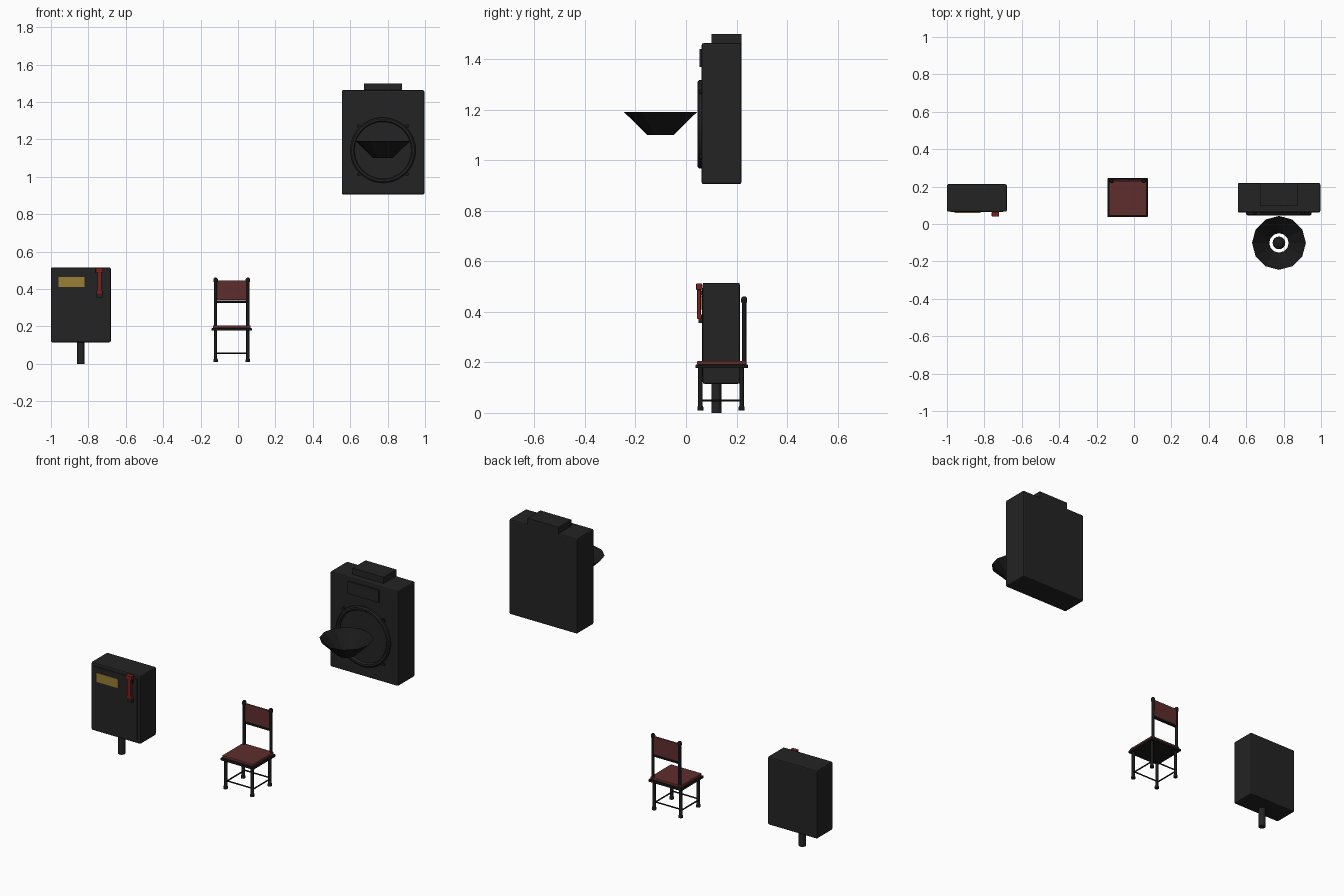
import bpy, bmesh, math
from mathutils import Vector

if "Cube" in bpy.data.objects:
    bpy.data.objects.remove(bpy.data.objects["Cube"])


def material(name, r, g, b):
    m = bpy.data.materials.new(name)
    m.diffuse_color = (r, g, b, 1)
    m.use_nodes = True
    m.node_tree.nodes["Principled BSDF"].inputs["Base Color"].default_value = m.diffuse_color
    return m


CASE = material("charcoal", 0.017, 0.017, 0.017)
BLACK = material("black", 0.010, 0.010, 0.010)
LEATHER = material("dark red leather", 0.115, 0.026, 0.026)
RED = material("red plastic", 0.19, 0.014, 0.014)
YELLOW = material("mustard label", 0.32, 0.21, 0.035)


def finish(name, bm, mat, smooth=False):
    me = bpy.data.meshes.new(name)
    bm.to_mesh(me)
    bm.free()
    me.materials.append(mat)
    ob = bpy.data.objects.new(name, me)
    bpy.context.collection.objects.link(ob)
    if smooth:
        bpy.context.view_layer.objects.active = ob
        ob.select_set(True)
        bpy.ops.object.shade_smooth_by_angle(angle=math.radians(40))
        ob.select_set(False)
    return ob


def box(name, x, y, z, mat, bevel=0):
    """Box from (min, max) pairs on each axis."""
    bm = bmesh.new()
    bmesh.ops.create_cube(bm, size=1)
    for v in bm.verts:
        v.co = [(a + b) / 2 + c * (b - a) for (a, b), c in zip((x, y, z), v.co)]
    if bevel:
        bmesh.ops.bevel(bm, geom=bm.edges[:], offset=bevel, segments=2,
                        profile=0.5, affect='EDGES')
    return finish(name, bm, mat)


def lathe(name, profile, origin, axis, mat, sides=16, smooth=True):
    """Spin (radius, height) points around an axis through origin."""
    bm = bmesh.new()
    rot = Vector((0, 0, 1)).rotation_difference(Vector(axis)).to_matrix()
    verts = [bm.verts.new((r, 0, h)) for r, h in profile]
    edges = [bm.edges.new(p) for p in zip(verts, verts[1:])]
    bmesh.ops.spin(bm, geom=verts + edges, cent=(0, 0, 0), axis=(0, 0, 1),
                   angle=math.tau, steps=sides, use_duplicate=False)
    bmesh.ops.remove_doubles(bm, verts=bm.verts[:], dist=1e-5)
    bmesh.ops.recalc_face_normals(bm, faces=bm.faces[:])
    for v in bm.verts:
        v.co = rot @ v.co + Vector(origin)
    return finish(name, bm, mat, smooth)


def rod(name, start, end, r, mat, sides=12):
    d = Vector(end) - Vector(start)
    return lathe(name, [(0, 0), (r, 0), (r, d.length), (0, d.length)],
                 start, d.normalized(), mat, sides)


# Wall box on a short post, with label and handset
box("phone_case", (-1.0, -0.68), (0.066, 0.213), (0.115, 0.515), CASE, 0.007)
box("phone_door", (-0.98, -0.70), (0.063, 0.07), (0.135, 0.495), CASE)
rod("phone_post", (-0.84, 0.12, 0), (-0.84, 0.12, 0.12), 0.02, CASE, 16)
box("phone_label", (-0.96, -0.82), (0.059, 0.064), (0.41, 0.463), YELLOW)
box("handset_grip", (-0.752, -0.729), (0.044, 0.059), (0.375, 0.49), RED, 0.003)
box("handset_earpiece", (-0.761, -0.721), (0.040, 0.064), (0.487, 0.512), RED, 0.003)
box("handset_mouthpiece", (-0.757, -0.723), (0.043, 0.063), (0.372, 0.39), RED, 0.003)
box("handset_cradle", (-0.757, -0.723), (0.050, 0.068), (0.355, 0.373), CASE)
box("handset_hook", (-0.757, -0.723), (0.055, 0.068), (0.465, 0.485), CASE)

# Chair legs, feet, back posts and stretchers
LEFT, RIGHT, FRONT, BACK = -0.12, 0.053, 0.057, 0.220
for side, x in (("left", LEFT), ("right", RIGHT)):
    for end, y in (("front", FRONT), ("back", BACK)):
        lathe(f"chair_leg_{end}_{side}",
              [(0, 0.01), (0.012, 0.01), (0.012, 0.022), (0.009, 0.028),
               (0.009, 0.182), (0, 0.182)], (x, y, 0), (0, 0, 1), BLACK, 12)
    lathe(f"chair_back_post_{side}",
          [(0, 0.19), (0.009, 0.19), (0.009, 0.435), (0.012, 0.44),
           (0.012, 0.452), (0.007, 0.46), (0, 0.461)],
          (x, 0.230, 0), (0, 0, 1), BLACK, 12)
    rod(f"chair_stretcher_{side}", (x, FRONT, 0.049), (x, BACK, 0.049), 0.004, BLACK, 8)
for end, y in (("front", FRONT), ("back", BACK)):
    rod(f"chair_stretcher_{end}", (LEFT, y, 0.057), (RIGHT, y, 0.057), 0.004, BLACK, 8)

# Chair seat and backrest
box("chair_seat_frame", (-0.141, 0.074), (0.037, 0.245), (0.177, 0.191), BLACK, 0.003)
box("chair_cushion", (-0.134, 0.067), (0.044, 0.238), (0.190, 0.206), LEATHER, 0.004)
box("chair_backrest", (-0.115, 0.048), (0.224, 0.236), (0.340, 0.446), LEATHER, 0.003)
rod("chair_back_rail", (LEFT, 0.230, 0.332), (RIGHT, 0.230, 0.332), 0.006, BLACK, 8)

# Hanging cabinet
CX, CZ = 0.775, 1.142
box("cabinet_case", (0.555, 0.996), (0.062, 0.219), (0.905, 1.463), CASE, 0.007)
box("cabinet_top_block", (0.675, 0.876), (0.10, 0.219), (1.455, 1.5), CASE)
box("cabinet_nameplate", (0.675, 0.876), (0.054, 0.065), (1.368, 1.44), CASE)

# Round frame with raised lip and four bolts on the cabinet front
lathe("cabinet_ring", [(0.152, 0), (0.152, 0.011), (0.157, 0.017), (0.168, 0.017),
                       (0.175, 0.011), (0.175, 0), (0.152, 0)],
      (CX, 0.063, CZ), (0, -1, 0), CASE, 40)
lathe("cabinet_ring_inner", [(0, 0.003), (0.153, 0.003)],
      (CX, 0.063, CZ), (0, -1, 0), CASE, 40)
for sx in (-1, 1):
    for sz in (-1, 1):
        x, z = CX + sx * 0.129, CZ + sz * 0.129
        rod("cabinet_bolt", (x, 0.065, z), (x, 0.053, z), 0.010, BLACK, 10)

# Open cone floating in front, with a small dome at its centre
lathe("cone", [(0.052, 1.10), (0.144, 1.19)],
      (CX, -0.101, 0), (0, 0, 1), BLACK, 12, False)
lathe("cone_dome", [(0.034, 1.10), (0.028, 1.109), (0.016, 1.115), (0, 1.117)],
      (CX, -0.101, 0), (0, 0, 1), BLACK, 16)
